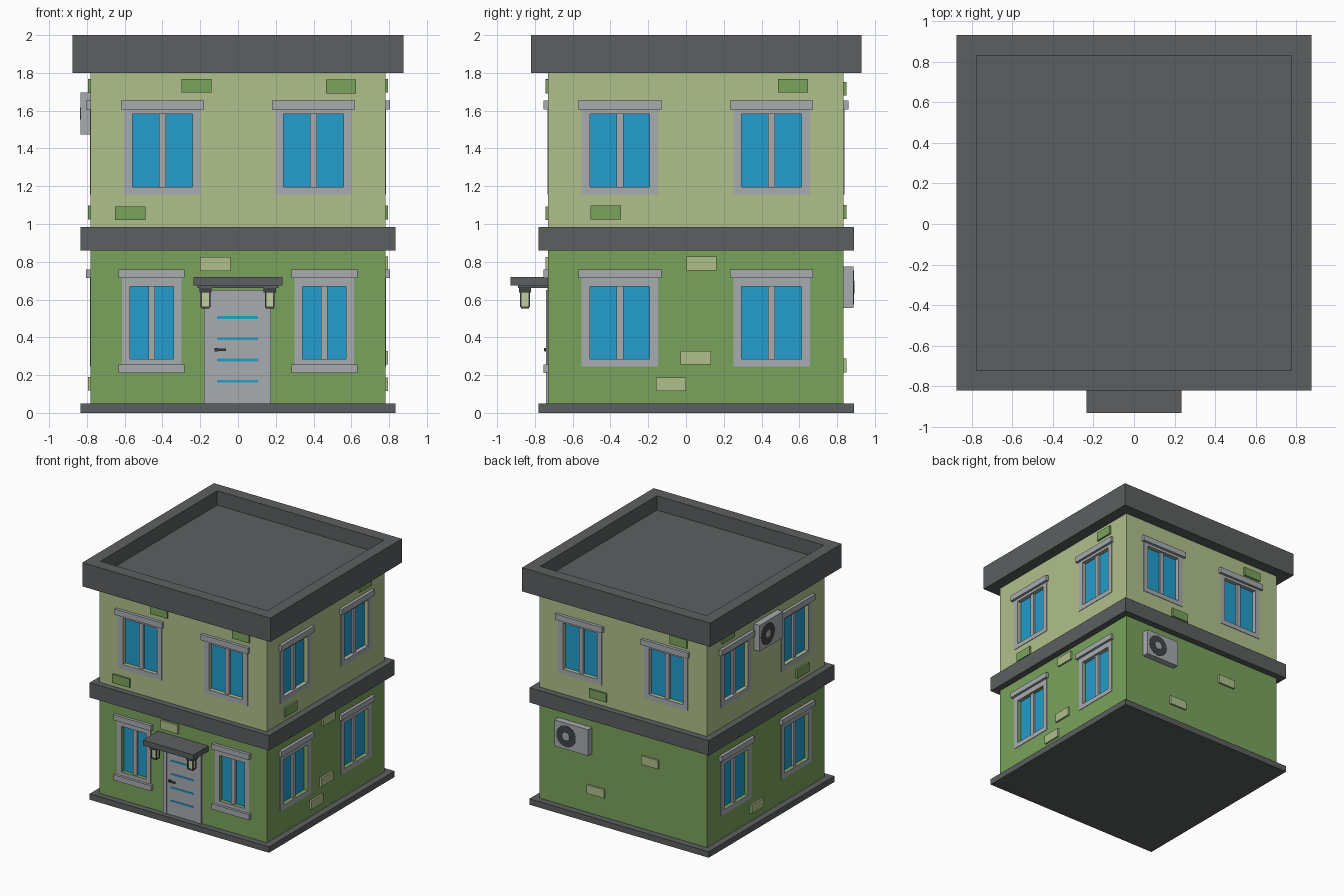
import bpy, bmesh, math
from mathutils import Vector, Matrix

if "Cube" in bpy.data.objects:
    bpy.data.objects.remove(bpy.data.objects["Cube"])


def material(name, r, g, b):
    lin = [((c / 255 + 0.055) / 1.055) ** 2.4 for c in (r, g, b)]
    m = bpy.data.materials.new(name)
    m.diffuse_color = (*lin, 1)
    m.use_nodes = True
    m.node_tree.nodes["Principled BSDF"].inputs["Base Color"].default_value = m.diffuse_color
    return m


DARK = material("dark_grey", 92, 95, 96)
LIGHT = material("light_green", 176, 192, 140)
GREEN = material("mid_green", 122, 162, 92)
TRIM = material("light_grey", 168, 172, 176)
BLUE = material("window_blue", 34, 158, 205)
BLACK = material("charcoal", 66, 68, 70)
LAMP = material("lamp_glass", 196, 206, 160)


def finish(name, bm, mat):
    bmesh.ops.recalc_face_normals(bm, faces=bm.faces)
    me = bpy.data.meshes.new(name)
    bm.to_mesh(me)
    bm.free()
    me.materials.append(mat)
    ob = bpy.data.objects.new(name, me)
    bpy.context.collection.objects.link(ob)
    return ob


def add_box(bm, lo, hi):
    lo, hi = Vector(lo), Vector(hi)
    mat = Matrix.Translation((lo + hi) / 2) @ Matrix.Diagonal((*(hi - lo), 1))
    return bmesh.ops.create_cube(bm, size=1, matrix=mat)["verts"]


def box(name, mat, x, y, z):
    bm = bmesh.new()
    add_box(bm, (x[0], y[0], z[0]), (x[1], y[1], z[1]))
    return finish(name, bm, mat)


# Wall faces: axis of the normal, its sign, and the wall plane position
X0, Y0, Y1 = 0.78, -0.73, 0.835
SIDES = {"front": (1, -1, Y0), "back": (1, 1, Y1), "right": (0, 1, X0), "left": (0, -1, -X0)}


def corners(side, u, z, d):
    axis, sign, plane = SIDES[side]
    n = sorted(plane + sign * k for k in d)
    if axis == 1:
        return (u[0], n[0], z[0]), (u[1], n[1], z[1])
    return (n[0], u[0], z[0]), (n[1], u[1], z[1])


def wall_parts(name, mat, side, pieces):
    """One object made of boxes given as (u range, z range, outward range)."""
    bm = bmesh.new()
    for u, z, d in pieces:
        add_box(bm, *corners(side, u, z, d))
    return finish(f"{side}_{name}", bm, mat)


# Slabs and walls
box("base_slab", DARK, (-0.835, 0.835), (-0.78, 0.89), (0, 0.05))
lower_wall = box("lower_wall", GREEN, (-X0, X0), (Y0, Y1), (0.05, 0.86))
box("middle_band", DARK, (-0.835, 0.835), (-0.78, 0.89), (0.86, 0.985))
upper_wall = box("upper_wall", LIGHT, (-X0, X0), (Y0, Y1), (0.985, 1.8))

# Roof with a sunken top
bm = bmesh.new()
add_box(bm, (-0.875, -0.82, 1.8), (0.875, 0.93, 2.0))
bm.normal_update()
top = [f for f in bm.faces if f.normal.z > 0.9]
bmesh.ops.inset_region(bm, faces=top, thickness=0.14)
ext = bmesh.ops.extrude_face_region(bm, geom=top)
bmesh.ops.translate(bm, vec=(0, 0, -0.12), verts=[v for v in ext["geom"] if isinstance(v, bmesh.types.BMVert)])
bmesh.ops.delete(bm, geom=top, context="FACES")
finish("roof", bm, DARK)

# Windows: recessed panes, flat frame, lintel and optional sill
cuts = {"upper": bmesh.new(), "lower": bmesh.new()}


def window(side, floor, c, w, z0, z1, gw, gz, top_lintel, sill=False):
    flush = (-0.04, 0.004)
    a, b, g = c - w / 2, c + w / 2, gw / 2
    add_box(cuts[floor], *corners(side, (c - g, c + g), gz, (-0.04, 0.05)))
    lintel = (c - w / 2 - 0.017, c + w / 2 + 0.017)
    frame = [((a, c - g), (z0, z1), flush), ((c + g, b), (z0, z1), flush),
             ((c - g, c + g), (z0, gz[0]), flush), ((c - g, c + g), (gz[1], z1), flush),
             ((c - 0.018, c + 0.018), gz, (-0.04, -0.012)),
             (lintel, (z1, top_lintel), (-0.01, 0.025))]
    if sill:
        frame.append((lintel, (z0, z0 + 0.045), (-0.01, 0.025)))
    wall_parts(f"{floor}_window_frame", TRIM, side, frame)
    wall_parts(f"{floor}_window_glass", BLUE, side, [((c - g, c + g), gz, (-0.04, -0.03))])


for side, centres in {"front": (-0.4, 0.4), "back": (-0.4, 0.4), "right": (-0.35, 0.453), "left": (-0.35, 0.453)}.items():
    for c in centres:
        window(side, "upper", c, 0.405, 1.155, 1.605, 0.316, (1.195, 1.583), 1.653)
        if side in ("right", "left"):
            window(side, "lower", c, 0.405, 0.245, 0.715, 0.316, (0.285, 0.67), 0.76)
for c in (-0.457, 0.457):
    window("front", "lower", c, 0.315, 0.21, 0.715, 0.232, (0.285, 0.67), 0.76, True)

# Cut the window pockets into the walls
for floor, wall in (("upper", upper_wall), ("lower", lower_wall)):
    cutter = finish(f"{floor}_cutter", cuts[floor], TRIM)
    cutter.hide_render = True
    mod = wall.modifiers.new("pockets", "BOOLEAN")
    mod.object, mod.operation, mod.solver = cutter, "DIFFERENCE", "EXACT"
    bpy.context.view_layer.objects.active = wall
    bpy.ops.object.modifier_apply(modifier="pockets")
    bpy.data.objects.remove(cutter)

# Loose bricks: (u start, z start) on each side
BRICKS = {
    "front": ([(-0.3, 1.695), (0.465, 1.692), (-0.65, 1.02)], [(-0.2, 0.752)]),
    "right": ([(0.487, 1.695), (-0.505, 1.025)], [(0.002, 0.755), (-0.028, 0.255), (-0.16, 0.115)]),
    "back": ([(-0.6, 1.68), (0.15, 1.027)], [(-0.335, 0.595), (0.17, 0.215)]),
    "left": ([(0.487, 1.695), (-0.505, 1.025)], [(0.1, 0.118)]),
}
for side, (upper, lower) in BRICKS.items():
    for name, mat, spots in (("upper_bricks", GREEN, upper), ("lower_bricks", LIGHT, lower)):
        wall_parts(name, mat, side, [((u, u + 0.16), (z, z + 0.073), (-0.01, 0.015)) for u, z in spots])

# Door with frame, glass strips and handle
wall_parts("door_frame", TRIM, "front", [((-0.18, -0.145), (0.05, 0.65), (-0.01, 0.012)),
                                         ((0.14, 0.175), (0.05, 0.65), (-0.01, 0.012)),
                                         ((-0.145, 0.14), (0.64, 0.65), (-0.01, 0.012))])
wall_parts("door_panel", TRIM, "front", [((-0.145, 0.14), (0.05, 0.64), (-0.01, 0.005))])
wall_parts("door_strips", BLUE, "front", [((-0.11, 0.105), (z - 0.007, z + 0.007), (0, 0.008))
                                          for z in (0.168, 0.28, 0.393, 0.505)])
wall_parts("door_handle", BLACK, "front", [((-0.125, -0.063), (0.328, 0.341), (0.014, 0.022)),
                                           ((-0.125, -0.105), (0.325, 0.344), (0, 0.018))])

# Canopy and hanging lanterns
box("canopy", DARK, (-0.235, 0.235), (-0.93, Y0), (0.675, 0.72))
box("canopy_underside", DARK, (-0.215, 0.215), (-0.89, Y0), (0.66, 0.676))
for x in (-0.172, 0.168):
    y = -0.852
    box("lantern_cap", BLACK, (x - 0.032, x + 0.032), (y - 0.032, y + 0.032), (0.637, 0.662))
    box("lantern_glass", LAMP, (x - 0.02, x + 0.02), (y - 0.02, y + 0.02), (0.562, 0.638))
    box("lantern_base", BLACK, (x - 0.022, x + 0.022), (y - 0.022, y + 0.022), (0.552, 0.564))
    bm = bmesh.new()
    for sx in (-0.022, 0.022):
        for sy in (-0.022, 0.022):
            add_box(bm, (x + sx - 0.004, y + sy - 0.004, 0.56), (x + sx + 0.004, y + sy + 0.004, 0.64))
    finish("lantern_posts", bm, BLACK)


# Air conditioners: casing, round fan opening, blades and hub
def disc(name, mat, side, u, z, r, d0, d1):
    axis, sign, plane = SIDES[side]
    n = plane + sign * (d0 + d1) / 2
    place = Matrix.Translation((u, n, z) if axis == 1 else (n, u, z))
    rot = Matrix.Rotation(math.pi / 2, 4, "X" if axis == 1 else "Y")
    bm = bmesh.new()
    bmesh.ops.create_cone(bm, cap_ends=True, segments=24, radius1=r, radius2=r, depth=d1 - d0, matrix=place @ rot)
    finish(f"{side}_{name}", bm, mat)


for side, u, z, fan in (("back", (0.29, 0.605), (0.555, 0.775), 0.495), ("left", (-0.1, 0.21), (1.475, 1.695), 0.1)):
    wall_parts("aircon_case", TRIM, side, [(u, z, (-0.01, 0.053))])
    mid = sum(z) / 2
    disc("aircon_fan", BLACK, side, fan, mid, 0.09, 0.05, 0.055)
    disc("aircon_hub", TRIM, side, fan, mid, 0.032, 0.05, 0.057)
